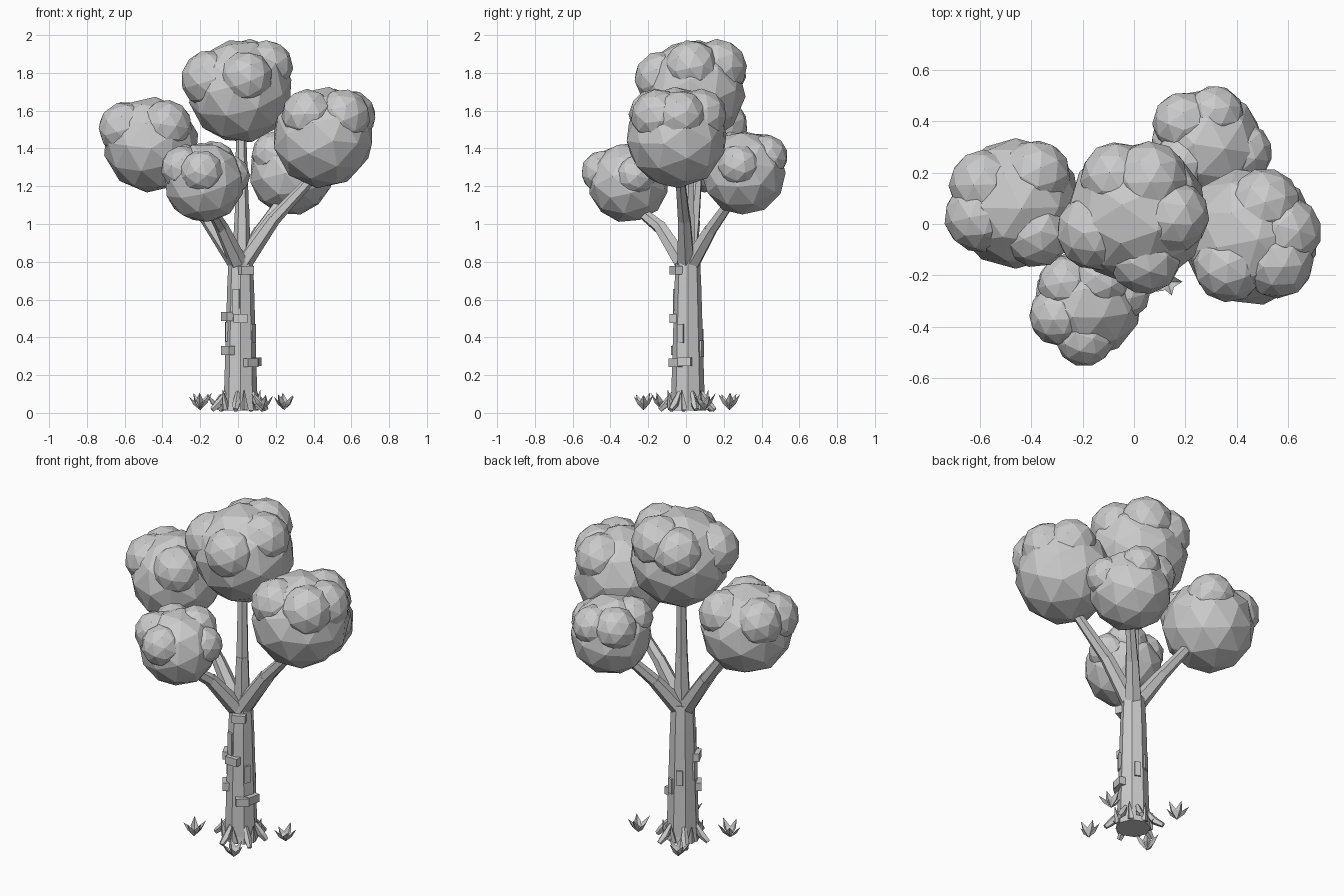
import bpy, bmesh, math, random
from math import sin, cos, radians, pi
from mathutils import Vector, Matrix, Euler

random.seed(4)
if "Cube" in bpy.data.objects:
    bpy.data.objects.remove(bpy.data.objects["Cube"])

grey = bpy.data.materials.new("plain_grey")
grey.use_nodes = True
grey.diffuse_color = (0.6, 0.6, 0.6, 1)
grey.node_tree.nodes["Principled BSDF"].inputs["Base Color"].default_value = (0.6, 0.6, 0.6, 1)


def finish(name, bm):
    """Turn a bmesh into a flat shaded object."""
    mesh = bpy.data.meshes.new(name)
    bm.to_mesh(mesh)
    bm.free()
    mesh.materials.append(grey)
    obj = bpy.data.objects.new(name, mesh)
    bpy.context.collection.objects.link(obj)
    return obj


def limb(bm, start, end, r1, r2, sides=6):
    """Tapered prism between two points."""
    a, b = Vector(start), Vector(end)
    turn = (b - a).to_track_quat('Z', 'Y').to_matrix().to_4x4()
    bmesh.ops.create_cone(bm, cap_ends=True, segments=sides, radius1=r1, radius2=r2,
                          depth=(b - a).length, matrix=Matrix.Translation((a + b) / 2) @ turn)


def ball(bm, centre, radius):
    """Faceted ball with a random turn."""
    turn = Euler([random.uniform(0, pi) for _ in range(3)]).to_matrix().to_4x4()
    bmesh.ops.create_icosphere(bm, subdivisions=2, radius=radius,
                               matrix=Matrix.Translation(centre) @ turn)


def direction(azimuth, elevation=0):
    a, e = radians(azimuth), radians(elevation)
    return Vector((cos(a) * cos(e), sin(a) * cos(e), sin(e)))


# Foliage: centre, radius, then azimuth and elevation of each smaller lobe
clumps = {
    "top": ((0.012, 0.04, 1.703), 0.278,
            [(120, 32), (70, 42), (-4, 43), (203, 20), (-80, 22)]),
    "right": ((-0.46, 0.08, 1.42), 0.255, [(150, 33), (55, 37), (-55, 36), (200, 30)]),
    "left": ((0.45, -0.05, 1.458), 0.27, [(235, 40), (-42, 38), (65, 40), (8, 38)]),
    "front": ((-0.18, -0.305, 1.22), 0.215,
              [(205, 32), (265, 22), (140, 40), (60, 45), (15, 14)]),
    "back": ((0.282, 0.305, 1.27), 0.225, [(135, 35), (75, 35), (-10, 15), (215, 42)]),
}
for name, (centre, radius, lobes) in clumps.items():
    bm = bmesh.new()
    ball(bm, Vector(centre), radius)
    for azimuth, elevation in lobes:
        size = radius * random.uniform(0.51, 0.56)
        ball(bm, Vector(centre) + direction(azimuth, elevation) * radius * 0.67, size)
    finish(name + "_foliage", bm)

# Trunk: lofted rings with a flared foot
AXIS = Vector((0.014, 0.01, 0))
SIDES = 8
rings = [(0.012, 0.096), (0.05, 0.09), (0.2, 0.085), (0.4, 0.079), (0.67, 0.071), (0.82, 0.064)]
bm = bmesh.new()
loops = [[bm.verts.new(AXIS + direction(360 * i / SIDES) * r + Vector((0, 0, z)))
          for i in range(SIDES)] for z, r in rings]
for low, high in zip(loops, loops[1:]):
    for i in range(SIDES):
        j = (i + 1) % SIDES
        bm.faces.new((low[i], low[j], high[j], high[i]))
bm.faces.new(loops[0][::-1])
bm.faces.new(loops[-1])
finish("trunk", bm)

# Branches: each a bent pair of tapered prisms
branches = {
    "top": [(0.018, 0.01, 0.78), (0.022, 0.01, 1.1), (0.016, 0.02, 1.5)],
    "right": [(-0.01, 0.01, 0.8), (-0.16, 0.04, 1.02), (-0.34, 0.06, 1.26)],
    "left": [(0.03, 0, 0.8), (0.19, -0.01, 1.03), (0.38, -0.03, 1.23)],
    "front": [(0, -0.02, 0.8), (-0.09, -0.14, 0.99), (-0.15, -0.27, 1.09)],
    "back": [(0.03, 0.03, 0.8), (0.12, 0.13, 0.97), (0.24, 0.25, 1.14)],
}
for name, (root, bend, tip) in branches.items():
    bm = bmesh.new()
    limb(bm, root, bend, 0.05, 0.037)
    limb(bm, Vector(bend) + (Vector(root) - Vector(bend)) * 0.06, tip, 0.036, 0.027)
    finish(name + "_branch", bm)


def bark(bm, azimuth, z, width, height, depth):
    """Block of bark standing out of the trunk."""
    out = 0.087 - 0.03 * z
    place = AXIS + direction(azimuth) * out + Vector((0, 0, z))
    turn = Matrix.Rotation(radians(azimuth), 4, 'Z')
    bmesh.ops.create_cube(bm, size=1, matrix=Matrix.Translation(place) @ turn
                          @ Matrix.Diagonal((depth, width, height, 1)))


# Short bark blocks, then long thin strips
bm = bmesh.new()
for azimuth, z in [(-65, 0.755), (-90, 0.5), (205, 0.51), (215, 0.33), (-50, 0.265), (-12, 0.27)]:
    bark(bm, azimuth, z, 0.075, 0.046, 0.05)
finish("bark_blocks", bm)
bm = bmesh.new()
for azimuth, z in [(-110, 0.59), (185, 0.43), (68, 0.34), (112, 0.4), (-30, 0.42)]:
    bark(bm, azimuth, z, 0.035, random.uniform(0.08, 0.2), 0.016)
finish("bark_strips", bm)

# Roots: knuckled claws around the foot, with a splinter at each
bm = bmesh.new()
for i in range(6):
    azimuth = 15 + i * 60 + random.uniform(-8, 8)
    out = direction(azimuth)
    top = AXIS + out * 0.075 + Vector((0, 0, 0.11))
    knee = AXIS + out * 0.115 + Vector((0, 0, 0.05))
    toe = AXIS + out * random.uniform(0.14, 0.165) + Vector((0, 0, 0.016))
    limb(bm, top, knee, 0.012, 0.022, 5)
    limb(bm, knee, toe, 0.022, 0.014, 5)
    side = AXIS + direction(azimuth + 25) * 0.09
    limb(bm, side + Vector((0, 0, 0.02)), side + out * 0.02 + Vector((0, 0, 0.12)), 0.02, 0.002, 4)
finish("roots", bm)


def blade(bm, base, azimuth, reach, height):
    """Folded leaf blade leaning outward."""
    out, across = direction(azimuth), direction(azimuth + 90) * 0.02
    up = Vector((0, 0, height))
    foot = bm.verts.new(base)
    fold = bm.verts.new(base + out * reach * 0.6 + up * 0.4)
    tip = bm.verts.new(base + out * reach + up)
    for s in (1, -1):
        edge = bm.verts.new(base + out * reach * 0.45 + up * 0.55 + across * s)
        bm.faces.new((foot, fold, edge) if s > 0 else (foot, edge, fold))
        bm.faces.new((fold, tip, edge) if s > 0 else (fold, edge, tip))


# Grass tufts around the tree
tufts = [(0.13, -0.225), (0.245, 0.1), (-0.2, -0.13), (-0.11, 0.23)]
for n, (x, y) in enumerate(tufts):
    bm = bmesh.new()
    for i in range(5):
        blade(bm, Vector((x, y, 0.015)), i * 72 + n * 25, random.uniform(0.055, 0.07),
              random.uniform(0.07, 0.095))
    finish("grass_tuft_%d" % (n + 1), bm)
